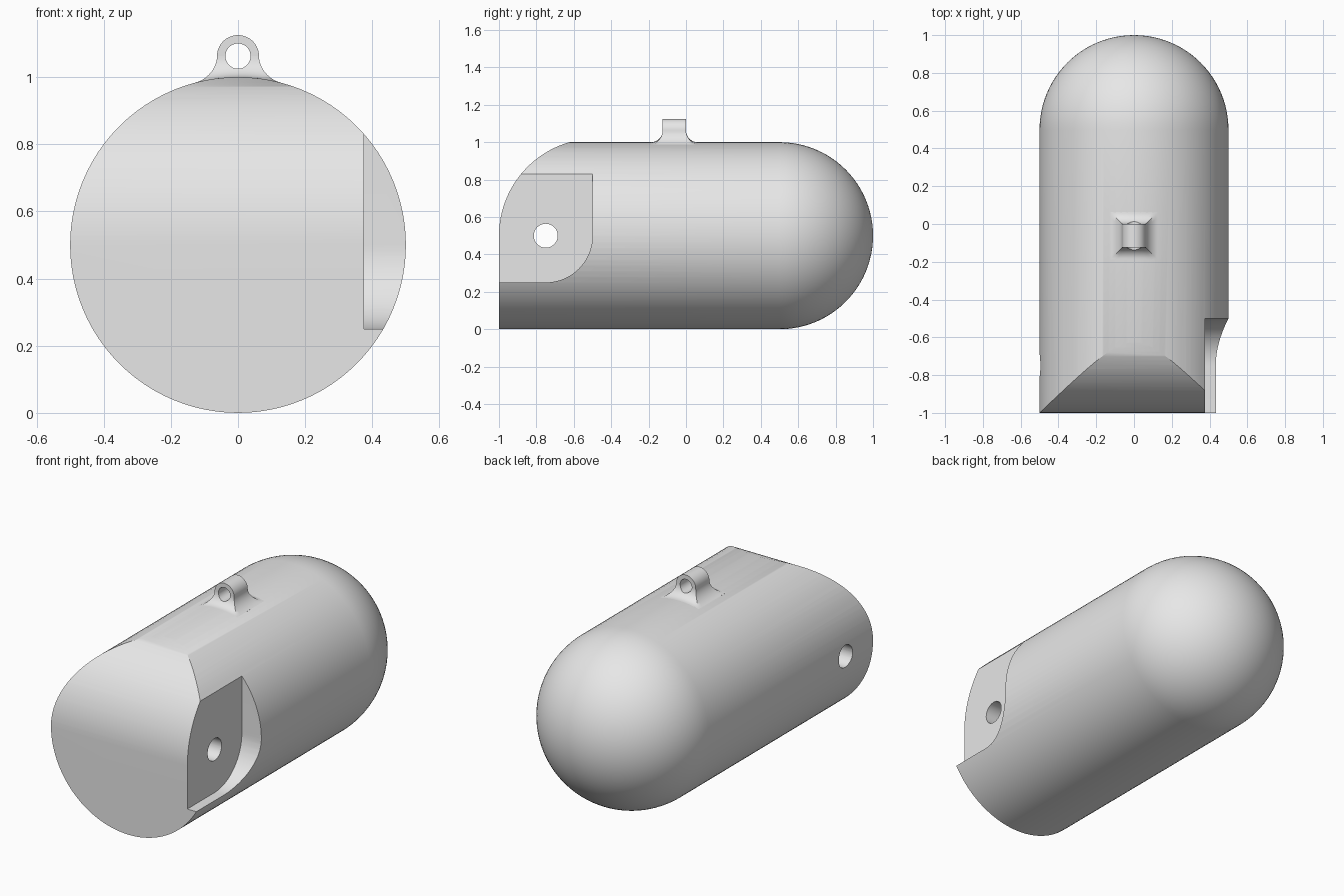
import bpy, bmesh
from math import sin, cos, pi, sqrt, radians
from mathutils import Matrix, Vector

cube = bpy.data.objects.get("Cube")
if cube:
    bpy.data.objects.remove(cube, do_unlink=True)

R = 0.5            # body radius, also the height of its axis
LUG_R = 0.0625     # lug half width and fillet radius
LUG_Y = -0.0625    # lug centre along the body
LUG_Z = 1.0625     # height of the lug bore

grey = bpy.data.materials.new("plain_grey")
grey.use_nodes = True
grey.diffuse_color = (0.8, 0.8, 0.8, 1)
grey.node_tree.nodes["Principled BSDF"].inputs["Base Color"].default_value = (0.8, 0.8, 0.8, 1)


def finish(name, bm):
    bmesh.ops.recalc_face_normals(bm, faces=bm.faces)
    mesh = bpy.data.meshes.new(name)
    bm.to_mesh(mesh)
    bm.free()
    mesh.materials.append(grey)
    obj = bpy.data.objects.new(name, mesh)
    bpy.context.collection.objects.link(obj)
    return obj


def arc(cx, cy, r, start, end, steps):
    angles = [radians(start + (end - start) * i / steps) for i in range(steps + 1)]
    return [(cx + r * cos(a), cy + r * sin(a)) for a in angles]


def prism(name, points, axis, low, high):
    """Extrude an outline along x (points are y, z) or along y (points are x, z)."""
    bm = bmesh.new()
    place = (lambda u, v: (low, u, v)) if axis == "x" else (lambda u, v: (u, low, v))
    face = bm.faces.new([bm.verts.new(place(u, v)) for u, v in points])
    new = bmesh.ops.extrude_face_region(bm, geom=[face])["geom"]
    step = Vector((high - low, 0, 0)) if axis == "x" else Vector((0, high - low, 0))
    bmesh.ops.translate(bm, verts=[g for g in new if isinstance(g, bmesh.types.BMVert)], vec=step)
    return finish(name, bm)


def select(obj):
    bpy.ops.object.select_all(action="DESELECT")
    obj.select_set(True)
    bpy.context.view_layer.objects.active = obj


def boolean(obj, cutter, operation="DIFFERENCE"):
    mod = obj.modifiers.new("cut", "BOOLEAN")
    mod.operation, mod.solver, mod.object = operation, "EXACT", cutter
    cutter.hide_render = True
    select(obj)
    bpy.ops.object.modifier_apply(modifier=mod.name)


# Body: a round-ended cylinder, overlong at the front so it can be trimmed
bm = bmesh.new()
profile = arc(0.5, 0, R, 0, 90, 24) + [(-1.1, R), (-1.1, 0)]
verts = [bm.verts.new((0, y, R + r)) for y, r in profile]
edges = [bm.edges.new(pair) for pair in zip(verts, verts[1:])]
bmesh.ops.spin(bm, geom=verts + edges, cent=(0, 0, R), axis=(0, 1, 0),
               angle=2 * pi, steps=96, use_duplicate=False)
bmesh.ops.remove_doubles(bm, verts=bm.verts, dist=0.0001)
body = finish("body", bm)

# Flat front that curves back towards the top
trim = prism("front_trim", [(-1, -0.2)] + arc(-0.48, R, 0.52, 180, 90, 32)
             + [(-0.48, 1.2), (1.2, 1.2), (1.2, -0.2)], "x", -0.7, 0.7)
boolean(body, trim, "INTERSECT")

# Side pocket with one rounded corner, and the cross hole through it
pocket = prism("pocket_cutter", [(-1.2, 0.25)] + arc(-0.75, R, 0.25, 270, 360, 24)
               + [(-0.5, 1.2), (-1.2, 1.2)], "x", 0.375, 0.7)
hole = prism("cross_hole_cutter", arc(-0.75, R, 0.064, 0, 352.5, 47), "x", -0.8, 0.8)
boolean(body, pocket)
boolean(body, hole)

# Lug: round-topped plate on the crown
lug = prism("lug", [(LUG_R, 0.97)] + arc(0, LUG_Z, LUG_R, 0, 180, 32) + [(-LUG_R, 0.97)],
            "y", LUG_Y - LUG_R, LUG_Y + LUG_R)


# Lug fillet: square rings that flare out onto the curved crown
def crown(x):
    return R + sqrt(R * R - x * x)


def square(half, height):
    n = 8
    side = [-1 + 2 * i / n for i in range(n)]
    loop = ([(t, -1) for t in side] + [(1, t) for t in side]
            + [(-t, 1) for t in side] + [(-1, -t) for t in side])
    return [bm.verts.new((u * half, LUG_Y + v * half, height(u * half))) for u, v in loop]


bm = bmesh.new()
rings = []
for i in range(13):
    a = pi / 2 * i / 12
    rings.append(square(LUG_R * (2 - cos(a)),
                        lambda x: crown(x) + (LUG_Z - crown(x)) * (1 - sin(a))))
rings.append(square(2 * LUG_R, lambda x: 0.96))
for upper, lower in zip(rings, rings[1:]):
    for i in range(len(upper)):
        j = (i + 1) % len(upper)
        bm.faces.new((upper[i], upper[j], lower[j], lower[i]))
bm.faces.new(rings[0])
bm.faces.new(rings[-1])
fillet = finish("lug_fillet", bm)

# Bore through the lug and its fillet
bore = prism("bore_cutter", arc(0, LUG_Z, 0.0375, 0, 352.5, 47), "y", -0.4, 0.4)
boolean(lug, bore)
boolean(fillet, bore)

for cutter in (trim, pocket, hole, bore):
    bpy.data.objects.remove(cutter, do_unlink=True)
for part in (body, lug, fillet):
    select(part)
    bpy.ops.object.shade_smooth_by_angle(angle=radians(30))
